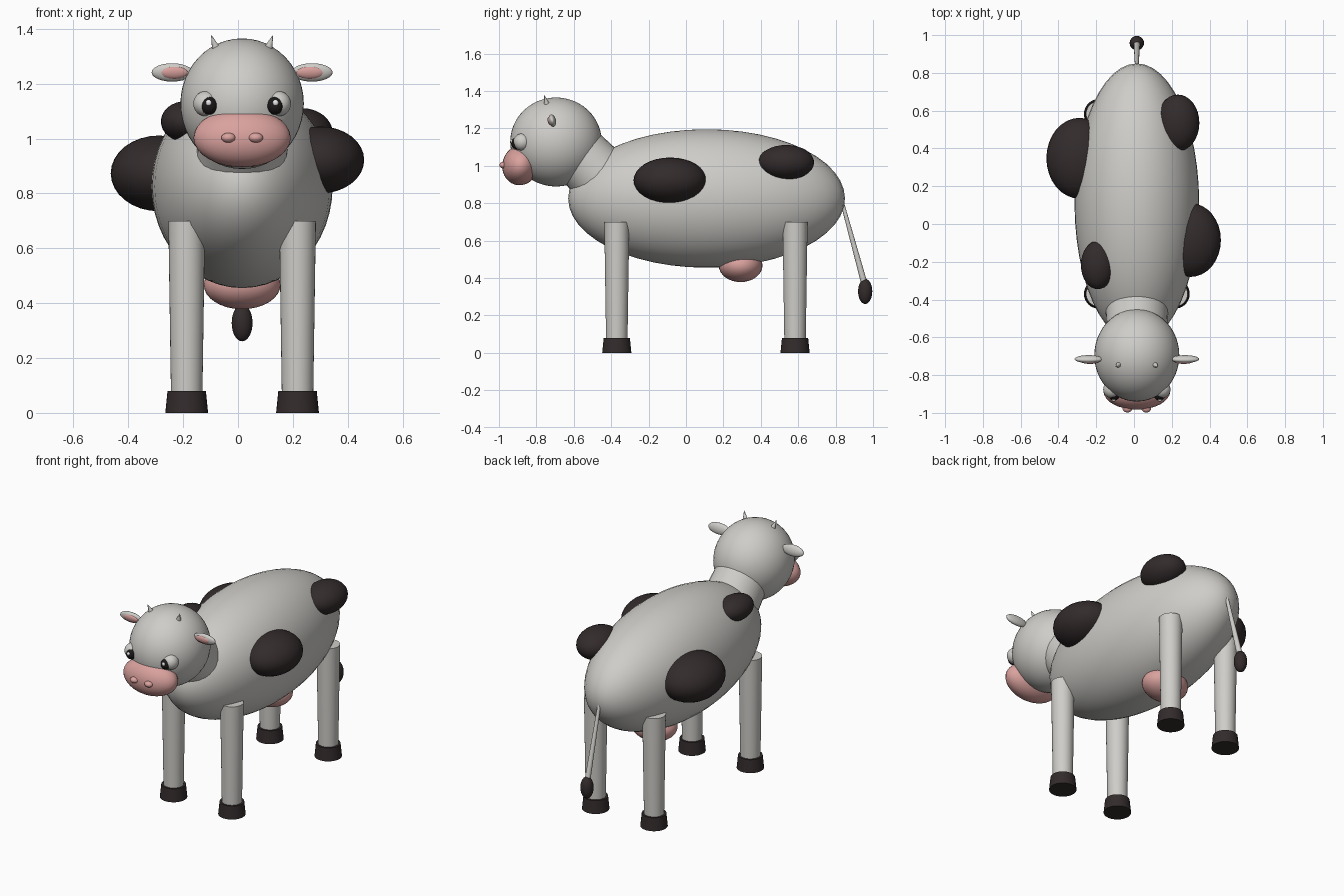
import bpy, math
from mathutils import Vector

if "Cube" in bpy.data.objects:
    bpy.data.objects.remove(bpy.data.objects["Cube"])

CX = 0.015  # symmetry axis of the animal


def material(name, rgb):
    m = bpy.data.materials.new(name)
    m.diffuse_color = (*rgb, 1)
    m.use_nodes = True
    m.node_tree.nodes["Principled BSDF"].inputs["Base Color"].default_value = m.diffuse_color
    return m


HIDE = material("pale_hide", (0.62, 0.61, 0.58))
DARK = material("dark_patch", (0.033, 0.024, 0.025))
PINK = material("pink_skin", (0.70, 0.36, 0.34))
BLACK = material("pupil_black", (0.012, 0.010, 0.010))
WHITE = material("eye_glint", (0.9, 0.9, 0.9))


def finish(name, mat):
    ob = bpy.context.object
    ob.name = name
    ob.data.materials.append(mat)
    bpy.ops.object.shade_smooth_by_angle(angle=math.radians(40))
    return ob


def ellipsoid(name, loc, half, mat, rot=(0, 0, 0), seg=32):
    bpy.ops.mesh.primitive_uv_sphere_add(segments=seg, ring_count=seg // 2, radius=1,
                                         location=loc, rotation=rot)
    bpy.context.object.scale = half
    return finish(name, mat)


def rod(name, a, b, ra, rb, mat, seg=32):
    """Tapered cylinder from point a to point b."""
    a, b = Vector(a), Vector(b)
    d = b - a
    bpy.ops.mesh.primitive_cone_add(vertices=seg, radius1=ra, radius2=rb, depth=d.length,
                                    location=(a + b) / 2,
                                    rotation=d.to_track_quat('Z', 'Y').to_euler())
    return finish(name, mat)


# Trunk, neck and head
ellipsoid("body", (CX, 0.11, 0.825), (0.33, 0.74, 0.37), HIDE, seg=48)
rod("neck", (CX, -0.47, 0.955), (CX, -0.63, 1.115), 0.165, 0.155, HIDE)
ellipsoid("head", (CX, -0.695, 1.127), (0.225, 0.245, 0.238), HIDE, seg=48)
ellipsoid("muzzle", (CX, -0.885, 1.003), (0.177, 0.097, 0.108), PINK,
          rot=(math.radians(-15), 0, 0))

# Dark patches bulging out of the hide
patches = [
    ("patch_right_front", (0.30, -0.085, 0.922), (0.16, 0.195, 0.122)),
    ("patch_right_rear", (0.232, 0.535, 1.018), (0.114, 0.15, 0.093)),
    ("patch_left_rear", (-0.288, 0.348, 0.873), (0.176, 0.214, 0.138)),
    ("patch_left_front", (-0.192, -0.217, 1.062), (0.089, 0.128, 0.074)),
]
for name, loc, half in patches:
    ellipsoid(name, loc, half, DARK)

# Udder and tail
ellipsoid("udder", (CX, 0.292, 0.467), (0.14, 0.117, 0.089), PINK)
rod("tail", (CX, 0.825, 0.84), (CX, 0.955, 0.365), 0.009, 0.017, HIDE, 16)
ellipsoid("tail_tuft", (CX, 0.958, 0.328), (0.038, 0.038, 0.067), DARK)

for side, s in (("left", -1), ("right", 1)):
    def at(x, y, z):
        return (CX + s * x, y, z)

    # Legs with hooves
    for end, y in (("front", -0.37), ("rear", 0.583)):
        rod(f"{end}_leg_{side}", at(0.202, y, 0.05), at(0.202, y, 0.7), 0.057, 0.067, HIDE)
        rod(f"{end}_hoof_{side}", at(0.202, y, 0), at(0.202, y, 0.08), 0.078, 0.07, DARK)

    # Eyes
    ellipsoid(f"eyeball_{side}", at(0.132, -0.876, 1.127), (0.046, 0.046, 0.046), HIDE)
    ellipsoid(f"pupil_{side}", at(0.12, -0.902, 1.12), (0.031, 0.033, 0.033), BLACK, seg=24)
    ellipsoid(f"glint_{side}", at(0.122, -0.932, 1.13), (0.011, 0.008, 0.011), WHITE, seg=12)

    # Nostrils, ears and horns
    ellipsoid(f"nostril_{side}", at(0.05, -0.976, 1.003), (0.026, 0.022, 0.018), PINK, seg=24)
    tilt = (math.radians(12), 0, 0)
    ellipsoid(f"ear_{side}", at(0.255, -0.715, 1.241), (0.075, 0.02, 0.034), HIDE, tilt, 24)
    ellipsoid(f"inner_ear_{side}", at(0.248, -0.727, 1.24), (0.05, 0.013, 0.023), PINK, tilt, 24)
    rod(f"horn_{side}", at(0.092, -0.742, 1.32), at(0.112, -0.757, 1.376), 0.018, 0.001, HIDE, 16)
